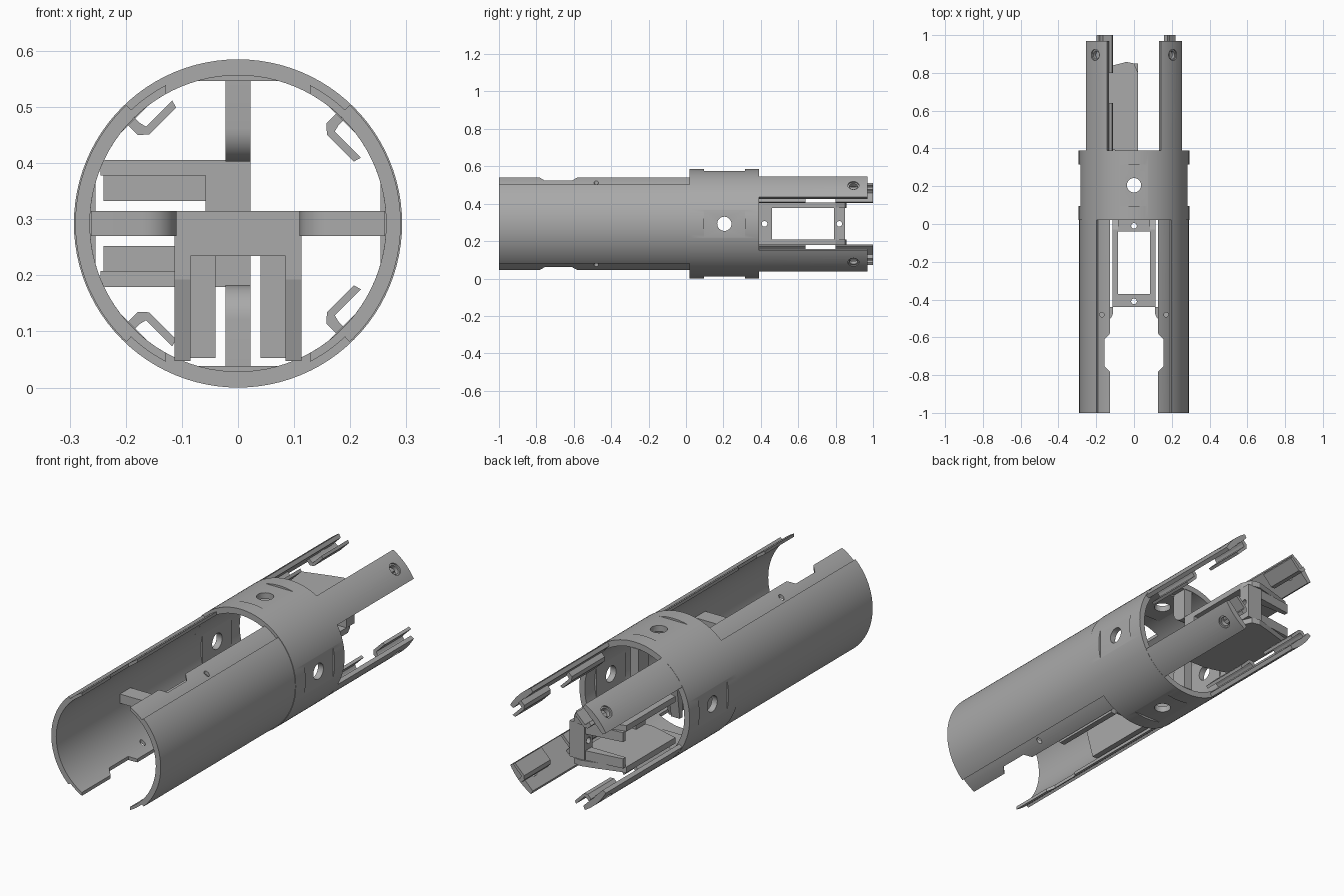
import bpy, bmesh, math
from mathutils import Vector

cube = bpy.data.objects.get("Cube")
if cube:
    bpy.data.objects.remove(cube, do_unlink=True)

CZ = 0.2925          # height of the tube axis
R, RI = 0.2925, 0.264

grey = bpy.data.materials.new("plain grey")
grey.diffuse_color = (0.40, 0.40, 0.40, 1)
grey.use_nodes = True
grey.node_tree.nodes["Principled BSDF"].inputs["Base Color"].default_value = (0.40, 0.40, 0.40, 1)


def prism(name, pts, lo, hi, place):
    """Extrude a 2D outline from lo to hi; place maps (a, b, c) to the world."""
    bm = bmesh.new()
    rings = [[bm.verts.new(place(a, b, c)) for a, b in pts] for c in (lo, hi)]
    n = len(pts)
    bm.faces.new(rings[0])
    bm.faces.new(rings[1][::-1])
    for i in range(n):
        j = (i + 1) % n
        bm.faces.new((rings[0][i], rings[1][i], rings[1][j], rings[0][j]))
    bmesh.ops.recalc_face_normals(bm, faces=bm.faces)
    me = bpy.data.meshes.new(name)
    bm.to_mesh(me)
    bm.free()
    me.materials.append(grey)
    ob = bpy.data.objects.new(name, me)
    bpy.context.collection.objects.link(ob)
    return ob


def cut(ob, cutters):
    for c in cutters:
        m = ob.modifiers.new("cut", 'BOOLEAN')
        m.operation, m.solver, m.object = 'DIFFERENCE', 'EXACT', c
        bpy.context.view_layer.objects.active = ob
        bpy.ops.object.modifier_apply(modifier=m.name)
        bpy.data.objects.remove(c, do_unlink=True)


def smooth(ob):
    bpy.ops.object.select_all(action='DESELECT')
    ob.select_set(True)
    bpy.context.view_layer.objects.active = ob
    bpy.ops.object.shade_smooth_by_angle(angle=math.radians(25))


def rect(a0, a1, b0, b1):
    return [(a0, b0), (a1, b0), (a1, b1), (a0, b1)]


def circle(a, b, r, n=32):
    return [(a + r * math.cos(2 * math.pi * i / n), b + r * math.sin(2 * math.pi * i / n)) for i in range(n)]


def arc(r, d0, d1, n):
    return [(r * math.cos(math.radians(d0 + (d1 - d0) * i / n)),
             r * math.sin(math.radians(d0 + (d1 - d0) * i / n))) for i in range(n + 1)]


def radial(deg, flip=1):
    """Frame at an angle round the axis: a = outward, b = sideways, c = along y."""
    t = math.radians(deg)
    return lambda a, b, c: Vector((a * math.cos(t) - flip * b * math.sin(t), c,
                                   CZ + a * math.sin(t) + flip * b * math.cos(t)))


def swap(place):
    """Frame whose outline is (y, sideways) and whose depth is outward."""
    return lambda a, b, c: place(c, b, a)


def vertical(a, b, c):
    return Vector((a, b, c))


# Front half shells with thinner flanges along the open edges
for side, deg in (("left", 0), ("right", 180)):
    outline = (arc(0.278, -62.6, -46.7, 6) + arc(0.29, -46.7, 46.7, 40)
               + arc(0.278, 46.7, 62.6, 6) + arc(RI, 61, -61, 48))
    shell = prism("front_shell_" + side, outline, -1.0, 0.03, radial(deg))
    s = 1 if deg == 0 else -1
    notch = [(0.10 * s, -0.81), (0.155 * s, -0.755), (0.155 * s, -0.61), (0.10 * s, -0.55)]
    cut(shell, [prism("notch_cutter", notch, -0.1, 0.7, vertical),
                prism("screw_cutter", circle(0.17 * s, -0.48, 0.012, 16), -0.1, 0.7, vertical)])
    smooth(shell)

# Full collar with four inner pads, flattened spots and round holes
collar = prism("collar", arc(R, 0, 356.25, 95), 0.02, 0.39, radial(0))
cut(collar, [prism("bore_cutter", arc(RI, 0, 356.25, 95), 0.0, 0.41, radial(0))])
for i in range(4):
    f = radial(90 * i)
    cut(collar, [prism("flat_cutter", rect(0.095, 0.315, -0.1, 0.1), 0.283, 0.32, swap(f)),
                 prism("hole_cutter", circle(0.205, 0, 0.038), 0.2, 0.34, swap(f))])
    pad = prism("collar_pad_%d" % (i + 1), rect(0.095, 0.315, -0.074, 0.074), 0.254, 0.268, swap(f))
    cut(pad, [prism("hole_cutter", circle(0.205, 0, 0.038), 0.2, 0.34, swap(f))])
smooth(collar)

# Four rear arms with hooked rails on their inner faces
for name, deg in (("top_left", 45), ("top_right", 135), ("bottom_right", 225), ("bottom_left", 315)):
    f = radial(deg, -1 if deg < 180 else 1)
    outline = arc(0.2915, -15.5, 15.5, 12) + [(0.262, 0.073), (0.262, -0.073)]
    arm = prism("rear_arm_" + name, outline, 0.37, 0.97, f)
    cut(arm, [prism("screw_cutter", circle(0.895, 0, 0.022, 24), 0.2, 0.34, swap(f)),
              prism("sink_cutter", circle(0.895, 0, 0.03, 24), 0.283, 0.34, swap(f))])
    smooth(arm)
    hook = [(0.264, -0.015), (0.238, -0.015), (0.224, 0.0), (0.224, 0.068),
            (0.238, 0.072), (0.238, 0.006), (0.250, 0.003), (0.264, 0.003)]
    for k, (y0, y1) in enumerate(((0.39, 0.64), (0.80, 1.0))):
        prism("rail_hook_%s_%d" % (name, k + 1), hook, y0, y1, f)


# Board trays: u = sideways, w = depth, t = along the tube
def tray(label, pos):
    def p_tu(a, b, c):
        return pos(b, c, a)      # outline (t, u), depth w

    def p_tw(a, b, c):
        return pos(c, b, a)      # outline (t, w), depth u

    # Cross bars with a screw hole
    for end, t0, t1, th in (("near", 0.0, 0.07, 0.03), ("far", 0.40, 0.46, 0.43)):
        bar = prism("%s_tray_%s_bar" % (label, end), rect(t0, t1, -0.086, 0.086), -0.058, 0.022, p_tu)
        cut(bar, [prism("screw_cutter", circle(th, 0, 0.015, 20), -0.1, 0.1, p_tu)])
    wall = [(0, 0.022), (0.41, 0.022), (0.46, 0.0), (0.468, -0.04),
            (0.45, -0.11), (0.41, -0.245), (0.04, -0.245), (0, -0.10)]
    wing = [(0.0, 0.262), (-0.08, 0.262), (-0.08, 0.17)]
    wing += [(-0.02 - 0.06 * math.cos(i * math.pi / 16), 0.17 - 0.06 * math.sin(i * math.pi / 16))
             for i in range(1, 9)] + [(0.0, 0.11)]
    for side, s in (("a", 1), ("b", -1)):
        # Side wall, end strut and rounded mounting wing
        prism("%s_tray_wall_%s" % (label, side), wall, 0.085 * s, 0.113 * s, p_tw)
        prism("%s_tray_strut_%s" % (label, side),
              [(0.41, -0.058), (0.455, -0.058), (0.43, -0.24), (0.41, -0.24)], 0.04 * s, 0.086 * s, p_tw)
        w = prism("%s_tray_wing_%s" % (label, side), [(t, u * s) for t, u in wing], -0.022, 0.022, p_tu)
        smooth(w)


tray("front", lambda u, w, t: Vector((u, -0.44 + t, CZ + w)))
tray("rear", lambda u, w, t: Vector((w, 0.39 + t, CZ + u)))
